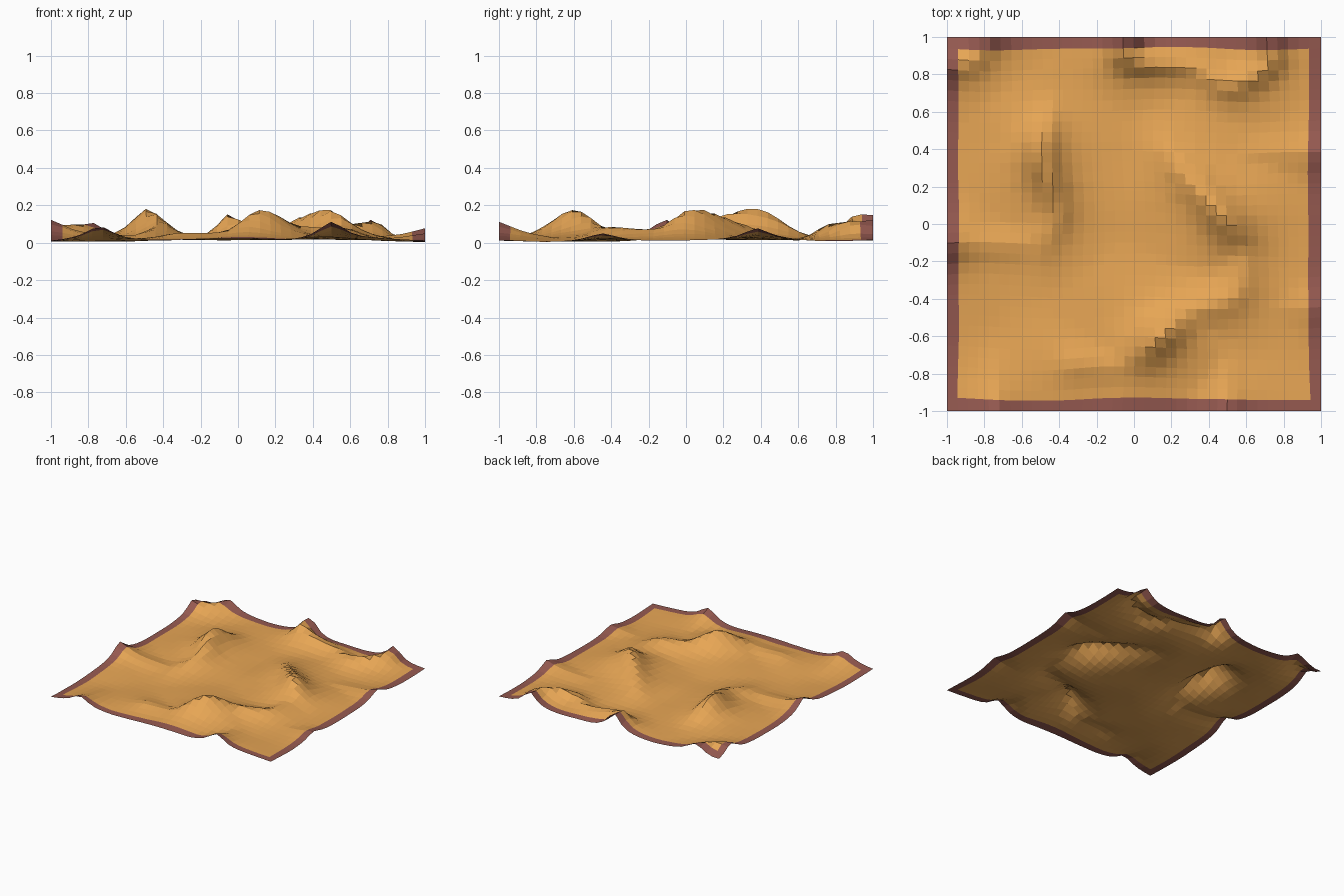
import bpy, bmesh
from mathutils import Vector, noise

if "Cube" in bpy.data.objects:
    bpy.data.objects.remove(bpy.data.objects["Cube"])

N = 36            # grid cells per side
INNER = 0.935     # where the border strip begins

# Main ridge crests, few control points each (x, y, height)
WEST = [(-.46, .56, .07), (-.49, .36, .18), (-.41, .08, .10), (-.48, -.1, .05)]
EAST = [(.20, .36, .06), (.46, .06, .175), (.58, -.12, .07), (.54, -.38, .075),
        (.30, -.47, .09), (.13, -.61, .18), (-.04, -.74, .06), (-.32, -.75, .05)]
NORTH = [(-.04, 1, .15), (-.03, .88, .13), (.30, .84, .06), (.52, .74, .08), (.72, .86, .11), (.72, 1, .12)]
CORNER = [(-1, .84, .10), (-.86, .88, .09), (-.78, 1, .10)]
# Spurs that start on the edge and fade inward (x, y, height)
SPURS = [(-1, -.11, .11), (-.74, -1, .08), (.5, -1, .11), (1, .38, .07), (1, -.45, .04)]


def spur(x, y, h):
    """Edge ridge running straight in from the border, fading out."""
    if abs(x) == 1:
        return [(x, y, h), (x * .85, y, h * .5), (x * .55, y, h * .3)]
    return [(x, y, h), (x, y * .88, h * .5), (x, y * .75, h * .2)]


def smooth(pts, steps=4):
    """Catmull-Rom curve through the control points."""
    v = [Vector(p) for p in pts]
    v = [2 * v[0] - v[1]] + v + [2 * v[-1] - v[-2]]
    out = []
    for a, b, c, d in zip(v, v[1:], v[2:], v[3:]):
        for k in range(steps):
            t = k / steps
            out.append(.5 * (2 * b + (c - a) * t + (2 * a - 5 * b + 4 * c - d) * t * t
                             + (3 * b - a - 3 * c + d) * t ** 3))
    return out + [v[-2]]


RIDGES = [(.10, smooth(WEST)), (.11, smooth(EAST)), (.07, smooth(NORTH)), (.09, smooth(CORNER))]
RIDGES += [(.09, smooth(spur(*s))) for s in SPURS]


def ridge_height(p, width, pts):
    """Sharp-crested ridge falling off with distance from its line."""
    best = 0
    for a, b in zip(pts, pts[1:]):
        a2, ab = a.xy, b.xy - a.xy
        t = max(0, min(1, (p - a2).dot(ab) / ab.length_squared))
        d = (p - a2 - ab * t).length
        best = max(best, (a.z + (b.z - a.z) * t) / (1 + (d / width) ** 1.9))
    return best


def height(x, y):
    z = max(ridge_height(Vector((x, y)), w, pts) for w, pts in RIDGES)
    z += .012 * noise.noise(Vector((x * 2.5, y * 2.5, 4)))
    return max(.006, z + .018)


def colour(name, rgb):
    m = bpy.data.materials.new(name)
    m.diffuse_color = (*rgb, 1)
    m.use_nodes = True
    m.node_tree.nodes["Principled BSDF"].inputs["Base Color"].default_value = m.diffuse_color
    return m


# Grid lines: even inside, one extra strip along each edge
lines = [-1] + [-INNER + 2 * INNER * i / (N - 2) for i in range(N - 1)] + [1]
bm = bmesh.new()
grid = []
for j, y0 in enumerate(lines):
    row = []
    for i, x0 in enumerate(lines):
        # Warp the inner vertices so the border strip is uneven
        wob = noise.noise_vector(Vector((x0 * 2, y0 * 2, 1))) * .022
        x = x0 + wob.x * (0 < i < N)
        y = y0 + wob.y * (0 < j < N)
        row.append(bm.verts.new((x, y, height(x, y))))
    grid.append(row)

for j in range(N):
    for i in range(N):
        f = bm.faces.new((grid[j][i], grid[j][i + 1], grid[j + 1][i + 1], grid[j + 1][i]))
        f.material_index = int(i in (0, N - 1) or j in (0, N - 1))

# Rest the lowest point on the ground
low = min(v.co.z for v in bm.verts)
for v in bm.verts:
    v.co.z -= low - .005

me = bpy.data.meshes.new("terrain_sheet")
bm.to_mesh(me)
bm.free()
me.materials.append(colour("sand", (.80, .38, .09)))
me.materials.append(colour("border_strip", (.30, .10, .08)))
bpy.context.collection.objects.link(bpy.data.objects.new("terrain_sheet", me))
